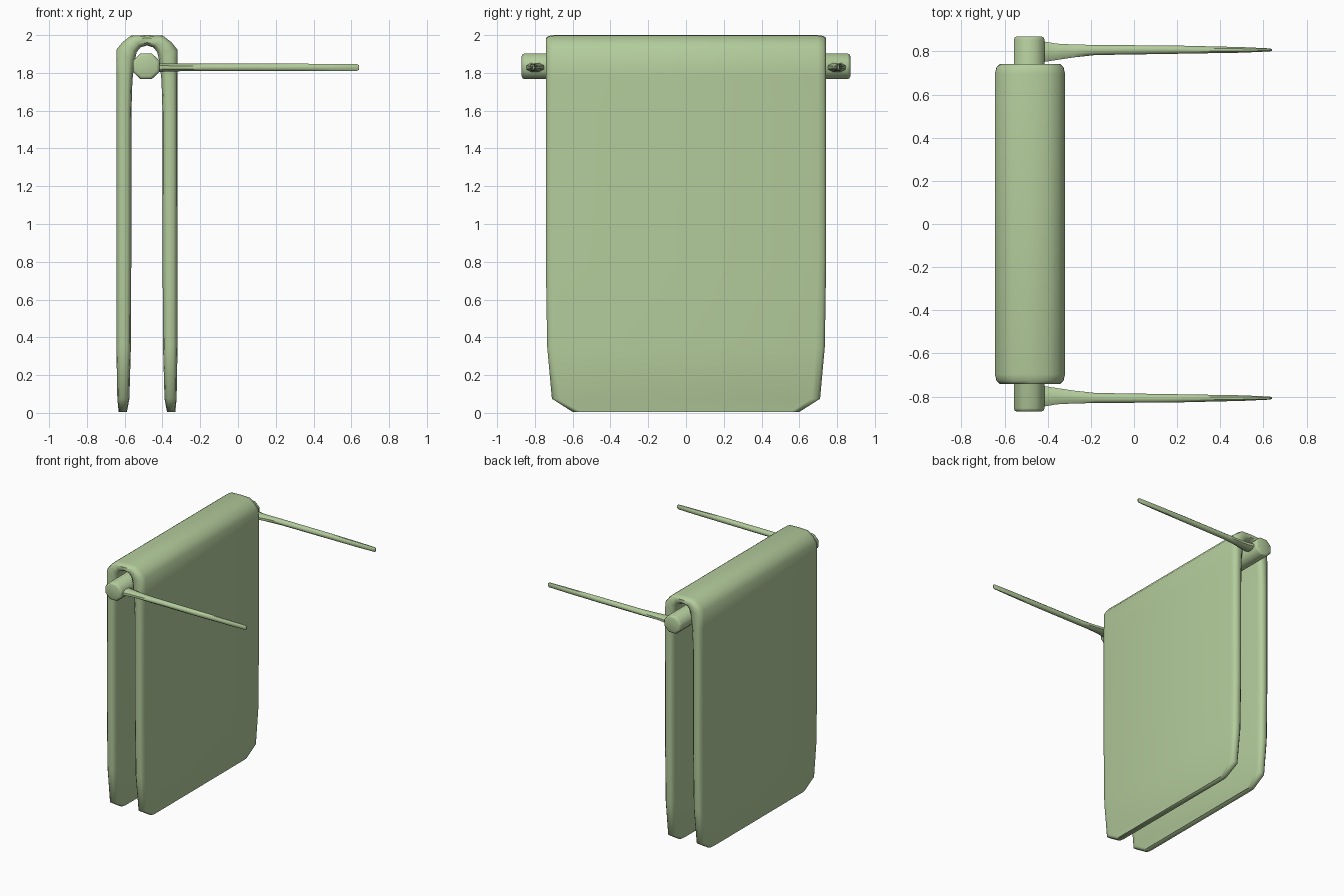
import bpy, bmesh, math

if "Cube" in bpy.data.objects:
    bpy.data.objects.remove(bpy.data.objects["Cube"])

green = bpy.data.materials.new("soft_green")
green.diffuse_color = (0.45, 0.60, 0.33, 1)
green.use_nodes = True
green.node_tree.nodes["Principled BSDF"].inputs["Base Color"].default_value = green.diffuse_color
CX, BAR_Z = -0.482, 1.835


def loft(name, rings, bevel=0.0):
    """Skin a list of equal-sized point rings and cap both ends."""
    bm = bmesh.new()
    loops = [[bm.verts.new(p) for p in ring] for ring in rings]
    n = len(loops[0])
    for a, b in zip(loops, loops[1:]):
        for i in range(n):
            bm.faces.new((a[i], a[(i + 1) % n], b[(i + 1) % n], b[i]))
    caps = [bm.faces.new(loops[0]), bm.faces.new(loops[-1])]
    bmesh.ops.recalc_face_normals(bm, faces=bm.faces)
    if bevel:
        edges = list({e for f in caps for e in f.edges})
        bmesh.ops.bevel(bm, geom=edges, offset=bevel, segments=2, profile=0.5, affect='EDGES')
    mesh = bpy.data.meshes.new(name)
    bm.to_mesh(mesh)
    bm.free()
    mesh.materials.append(green)
    obj = bpy.data.objects.new(name, mesh)
    bpy.context.collection.objects.link(obj)
    bpy.ops.object.select_all(action='DESELECT')
    obj.select_set(True)
    bpy.context.view_layer.objects.active = obj
    bpy.ops.object.shade_smooth_by_angle(angle=math.radians(50))
    return obj


# Towel: outer (offset, z), inner (offset, z), half width; mirrored over the bar
half = [
    ((.150, .005), (.106, .005), .60),
    ((.157, .075), (.093, .075), .71),
    ((.162, .35), (.085, .35), .735),
    ((.162, .80), (.083, .80), .742),
    ((.162, 1.60), (.082, 1.60), .742),
    ((.162, 1.78), (.077, 1.76), .742),
    ((.162, 1.922), (.066, 1.86), .742),
    ((.130, 1.962), (.054, 1.91), .742),
    ((.085, 1.997), (.034, 1.935), .742),
    ((0, 2.0), (0, 1.945), .742),
]
stations = [(-1, s) for s in half] + [(1, s) for s in half[-2::-1]]
# Rounded cross-section: (blend from outer to inner, inset at the side hem)
side = [(0, .045), (.08, .015), (.28, 0), (.72, 0), (.92, .015), (1, .045)]
section = [(t, 1, i) for t, i in side] + [(t, -1, i) for t, i in reversed(side)]
rings = []
for s, (o, n, hw) in stations:
    rings.append([(CX + s * (o[0] + (n[0] - o[0]) * t), sy * (hw - inset),
                   o[1] + (n[1] - o[1]) * t) for t, sy, inset in section])
loft("towel", rings)

# Octagonal rail under the fold
octagon = [math.radians(22.5 + 45 * i) for i in range(8)]
loft("rail", [[(CX - .004 + .077 * math.cos(a), y, BAR_Z + .074 * math.sin(a)) for a in octagon]
              for y in (-.87, .87)], bevel=.016)

# Tapered wall arms: x, inner y, outer y, half height
arm = [(-.45, .75, .85, .026), (-.41, .752, .845, .024), (-.36, .760, .836, .021),
       (-.28, .772, .832, .020), (-.18, .783, .830, .020), (.20, .789, .827, .020),
       (.50, .794, .820, .019), (.63, .800, .814, .018), (.64, .803, .811, .012)]
for label, s in (("front", -1), ("back", 1)):
    loft(label + "_arm", [[(x, s * ((a + b) / 2 + (b - a) / 2 * math.cos(q) * 1.08),
                            BAR_Z - .006 + h * 1.08 * math.sin(q)) for q in octagon]
                          for x, a, b, h in arm])
